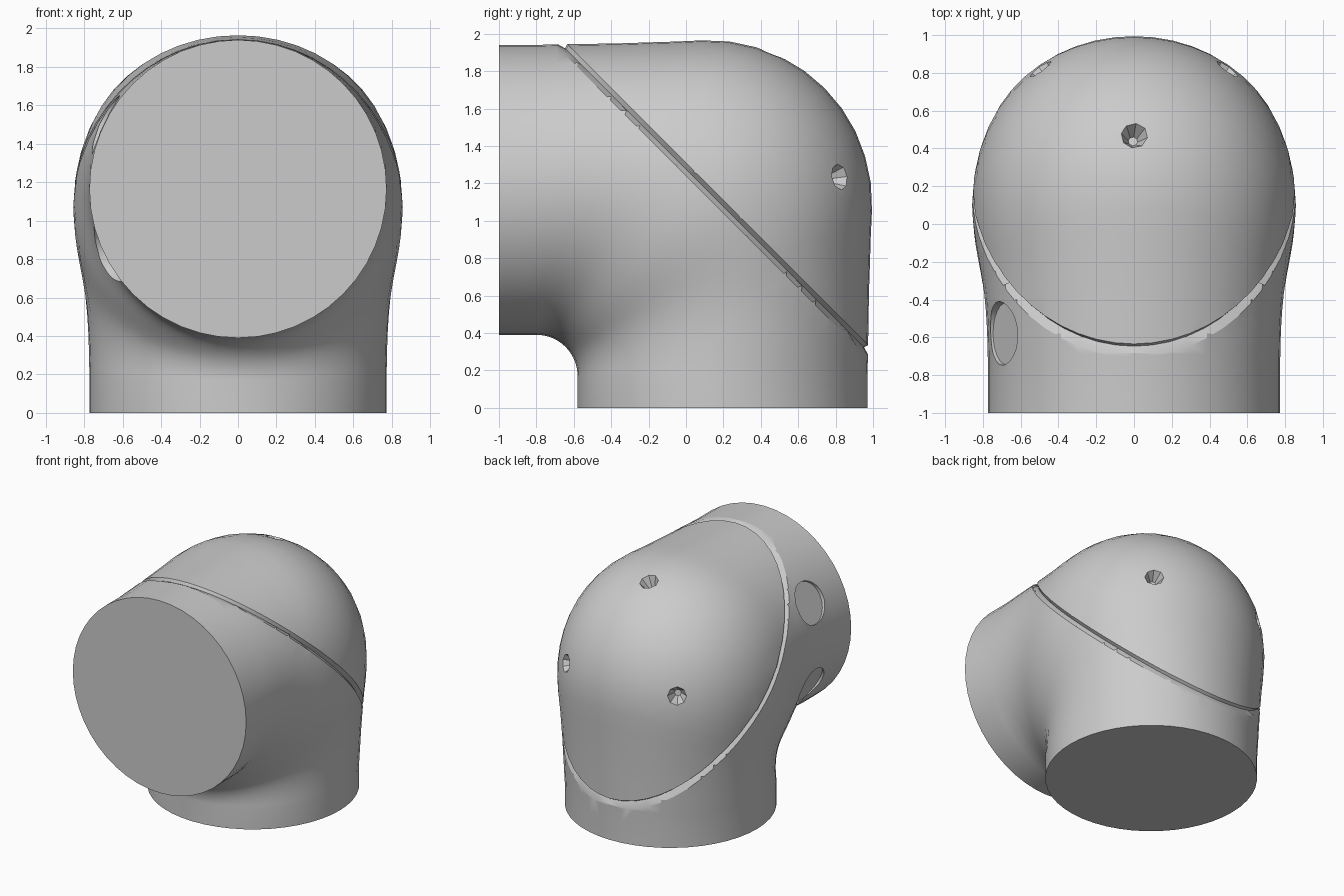
import bpy, bmesh, math
from mathutils import Vector

if "Cube" in bpy.data.objects:
    bpy.data.objects.remove(bpy.data.objects["Cube"])

SEG = 48
PIVOT = Vector((0, -0.80, 0.17))      # centre of the inner fillet
FILLET = 0.22
# outer silhouette distance and half width every 7.5 degrees, up to the mitre
OUTER = [1.77, 1.79, 1.842, 1.935, 2.065, 2.15, 2.178]
HALF_W = [0.773, 0.775, 0.78, 0.793, 0.818, 0.845, 0.857]


def refine(half):
    """Mirror about 45 degrees and insert smooth in-between values."""
    v = half + half[-2::-1]
    out = []
    for i in range(len(v) - 1):
        a, b = v[max(i - 1, 0)], v[min(i + 2, len(v) - 1)]
        out += [v[i], (9 * (v[i] + v[i + 1]) - a - b) / 16]
    return out + [v[-1]]


def ring(bm, theta, outer, w, shift=(0, 0, 0)):
    d = Vector((0, math.cos(theta), math.sin(theta)))
    mid, h = (FILLET + outer) / 2, (outer - FILLET) / 2
    egg = 0.07 * math.sin(2 * theta)
    verts = []
    for k in range(SEG):
        p = 2 * math.pi * k / SEG
        r = mid + h * math.cos(p) + egg * math.sin(p) ** 2
        co = PIVOT + d * r + Vector((w * math.sin(p), 0, 0)) + Vector(shift)
        verts.append(bm.verts.new(co))
    return verts


# elbow body: straight bottom socket, bulging bend, straight front socket
bm = bmesh.new()
outs, ws = refine(OUTER), refine(HALF_W)
n = len(outs) - 1
rings = [ring(bm, 0, outs[0], ws[0], (0, 0, -0.17))]
rings += [ring(bm, math.pi / 2 * i / n, outs[i], ws[i]) for i in range(n + 1)]
rings.append(ring(bm, math.pi / 2, outs[-1], ws[-1], (0, -0.20, 0)))
for a, b in zip(rings, rings[1:]):
    for k in range(SEG):
        j = (k + 1) % SEG
        bm.faces.new((a[k], a[j], b[j], b[k]))
bm.faces.new(rings[0])
bm.faces.new(rings[-1])
bmesh.ops.recalc_face_normals(bm, faces=bm.faces[:])

# V-groove where the domed cap meets the sockets
axis = Vector((0, 1, 1)).normalized()
dist = 1.275 / math.sqrt(2)
for off in (0, -0.024, 0.024):
    bmesh.ops.bisect_plane(bm, geom=bm.verts[:] + bm.edges[:] + bm.faces[:],
                           dist=1e-5, plane_co=axis * (dist + off), plane_no=axis)
bm.normal_update()
seam = [v for v in bm.verts if abs(v.co.dot(axis) - dist) < 2e-5]
moves = [(v, (v.normal - axis * v.normal.dot(axis)).normalized()) for v in seam]
for v, m in moves:
    v.co -= m * 0.03
bmesh.ops.recalc_face_normals(bm, faces=bm.faces[:])
mesh = bpy.data.meshes.new("elbow_joint")
bm.to_mesh(mesh)
bm.free()
elbow = bpy.data.objects.new("elbow_joint", mesh)
bpy.context.collection.objects.link(elbow)
bpy.context.view_layer.update()


def cutter(name, pos, normal, r_in, r_out, depth, sides, squash=1.0):
    """Tapered plug sunk to the given depth below the surface."""
    height = depth + 0.08
    flare = r_in + (r_out - r_in) * height / depth
    bpy.ops.mesh.primitive_cone_add(vertices=sides, radius1=r_in, radius2=flare,
                                    depth=height, location=pos + normal * (height / 2 - depth))
    ob = bpy.context.object
    ob.name = name
    ob.rotation_euler = normal.to_track_quat('Z', 'Y').to_euler()
    ob.scale.x = squash
    ob.hide_render = True
    return ob


cutters = []
# three funnel-shaped screw holes in the dome
core = Vector((0, 0.2, 1.15))
for target in ((0, 0.48, 1.92), (0.52, 0.85, 1.24), (-0.52, 0.85, 1.24)):
    d = (Vector(target) - core).normalized()
    hit, pos, nor, _ = elbow.ray_cast(core + d * 2, -d)
    cutters.append(cutter("screw_hole_cutter", pos, nor.copy(), 0.025, 0.072, 0.09, 8))

# two shallow round recesses on the left of the front socket
for ang in (26, -26):
    a = math.radians(ang)
    nor = Vector((-math.cos(a), 0, math.sin(a)))
    pos = Vector((0, -0.58, 1.165)) + nor * 0.775
    # squash the vertical direction across the curve
    c = cutter("recess_cutter", pos, nor, 0.165, 0.168, 0.025, 24)
    cutters.append(c)

bpy.context.view_layer.objects.active = elbow
for c in cutters:
    m = elbow.modifiers.new("cut", 'BOOLEAN')
    m.operation, m.solver, m.object = 'DIFFERENCE', 'EXACT', c
    bpy.ops.object.modifier_apply(modifier=m.name)
    bpy.data.objects.remove(c)

bpy.ops.object.select_all(action='DESELECT')
elbow.select_set(True)
bpy.context.view_layer.objects.active = elbow
bpy.ops.object.shade_smooth_by_angle(angle=math.radians(25))
